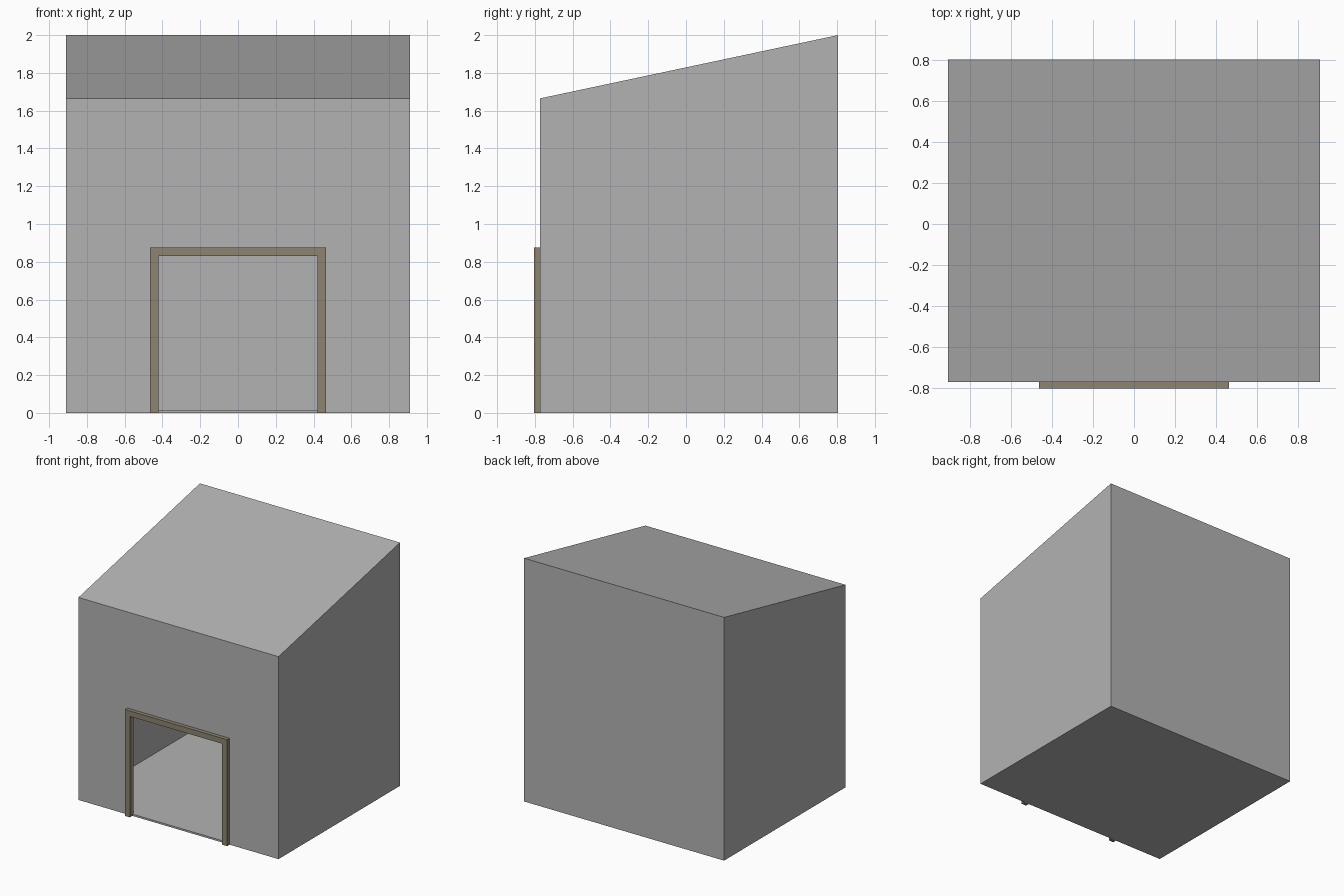
import bpy, bmesh

if "Cube" in bpy.data.objects:
    bpy.data.objects.remove(bpy.data.objects["Cube"])

W, Y0, Y1 = 0.91, -0.773, 0.805      # half width, front and back of the shed
Z_FRONT, Z_BACK = 1.665, 2.0         # eave heights
T = 0.015                            # panel thickness
DOOR_W, DOOR_H = 0.42, 0.83
FRAME_W, FRAME_H, FRAME_Y = 0.465, 0.875, -0.805


def material(name, rgb):
    m = bpy.data.materials.new(name)
    m.diffuse_color = (*rgb, 1)
    m.use_nodes = True
    m.node_tree.nodes["Principled BSDF"].inputs["Base Color"].default_value = m.diffuse_color
    return m


def prism(name, profile, axis, a, b, mat):
    """Extrude a 2D profile along x (profile in yz) or y (profile in xz)."""
    bm = bmesh.new()
    place = (lambda p, d: (d, *p)) if axis == 'x' else (lambda p, d: (p[0], d, p[1]))
    lo = [bm.verts.new(place(p, a)) for p in profile]
    hi = [bm.verts.new(place(p, b)) for p in profile]
    bm.faces.new(lo)
    bm.faces.new(hi)
    for i in range(len(lo)):
        j = (i + 1) % len(lo)
        bm.faces.new((lo[i], lo[j], hi[j], hi[i]))
    bmesh.ops.recalc_face_normals(bm, faces=bm.faces)
    me = bpy.data.meshes.new(name)
    bm.to_mesh(me)
    bm.free()
    me.materials.append(mat)
    ob = bpy.data.objects.new(name, me)
    bpy.context.collection.objects.link(ob)
    return ob


def cut(target, cutter):
    mod = target.modifiers.new(cutter.name, 'BOOLEAN')
    mod.operation = 'DIFFERENCE'
    mod.solver = 'EXACT'
    mod.object = cutter
    cutter.hide_render = True
    cutter.hide_set(True)


grey = material("wall_grey", (0.45, 0.45, 0.45))
brown = material("frame_brown", (0.27, 0.23, 0.165))

# hollow shed with a sloping roof
shed = prism("shed_shell", [(Y0, 0), (Y1, 0), (Y1, Z_BACK), (Y0, Z_FRONT)], 'x', -W, W, grey)
room = prism("room_cutter", [(Y0 + T, T), (Y1 - T, T), (Y1 - T, Z_BACK - 1.3 * T),
                             (Y0 + T, Z_FRONT - 0.8 * T)], 'x', -W + T, W - T, grey)
cut(shed, room)

# doorway through the front wall
door = prism("doorway_cutter", [(-DOOR_W, T), (DOOR_W, T), (DOOR_W, DOOR_H), (-DOOR_W, DOOR_H)],
             'y', Y0 - 0.1, Y0 + 0.1, grey)
cut(shed, door)

# door frame: two posts and a lintel in one outline
prism("door_frame", [(-FRAME_W, 0), (-DOOR_W, 0), (-DOOR_W, DOOR_H), (DOOR_W, DOOR_H),
                     (DOOR_W, 0), (FRAME_W, 0), (FRAME_W, FRAME_H), (-FRAME_W, FRAME_H)],
      'y', FRAME_Y, Y0, brown)
